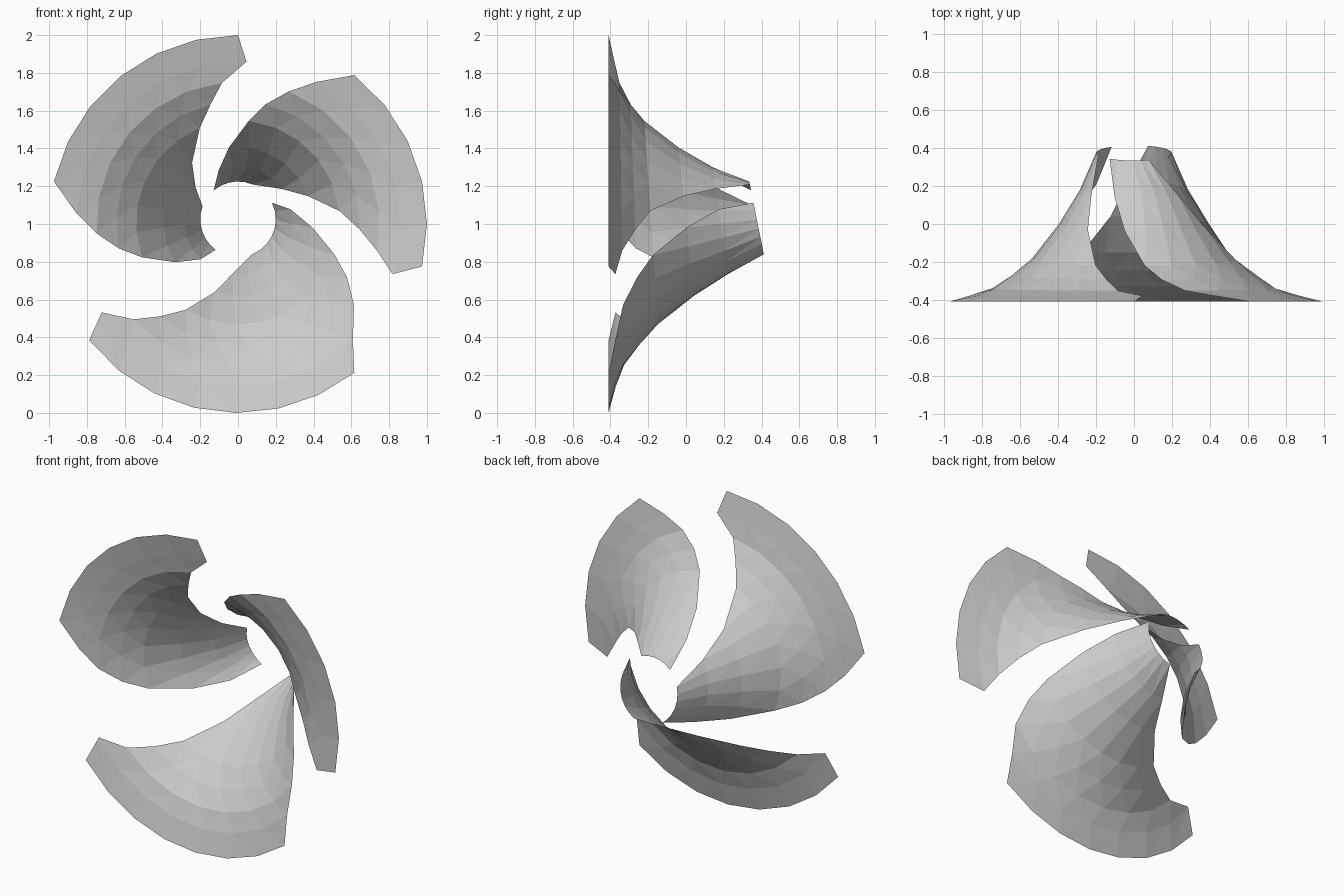
import bpy, bmesh, math

if "Cube" in bpy.data.objects:
    bpy.data.objects.remove(bpy.data.objects["Cube"])

# Flared horn profile from rim to throat: (radius, depth)
PROFILE = [(1.0, -0.41), (0.86, -0.375), (0.75, -0.34), (0.645, -0.27),
           (0.54, -0.185), (0.395, 0.0), (0.285, 0.18), (0.2, 0.375)]

# Each blade: facets across, leading and trailing edge angles (degrees) per profile row
BLADES = {
    "upper_left_blade": (6, [90, 87, 96.5, 103, 112, 128, 142, 160],
                            [167, 176, 184, 192, 200, 213, 226, 234]),
    "right_blade": (5, [347, 342, 349, 357, 366.5, 380, 396, 427],
                       [412, 421, 429, 437, 444, 457, 471, 490]),
    "lower_blade": (7, [218, 213, 222.5, 230, 239, 251.5, 264, 292],
                       [308, 315, 325, 333.5, 341.5, 355.5, 372, 386]),
}

grey = bpy.data.materials.new("light_grey")
grey.diffuse_color = (0.6, 0.6, 0.6, 1)
grey.use_nodes = True
grey.node_tree.nodes["Principled BSDF"].inputs["Base Color"].default_value = grey.diffuse_color


def surface_point(row, angle):
    """Point on the horn; the throat is raised a little and cut at a slant."""
    radius, depth = PROFILE[row]
    t = (row / (len(PROFILE) - 1)) ** 2
    x = radius * math.cos(angle)
    z = radius * math.sin(angle)
    return x, depth - 0.2 * t * z, 1 + z + 0.025 * t


def make_blade(name, columns, leading, trailing):
    bm = bmesh.new()
    rows = []
    for i, (a, b) in enumerate(zip(leading, trailing)):
        rows.append([bm.verts.new(surface_point(i, math.radians(a + (b - a) * j / columns)))
                     for j in range(columns + 1)])
    # Triangulated strips between neighbouring rows
    for low, high in zip(rows, rows[1:]):
        for j in range(columns):
            bm.faces.new((low[j], high[j], low[j + 1]))
            bm.faces.new((low[j + 1], high[j], high[j + 1]))
    bm.normal_update()
    # Outer side of the horn faces backwards
    if sum(f.normal.y for f in bm.faces) < 0:
        bmesh.ops.reverse_faces(bm, faces=bm.faces[:])
    mesh = bpy.data.meshes.new(name)
    bm.to_mesh(mesh)
    bm.free()
    mesh.materials.append(grey)
    bpy.context.collection.objects.link(bpy.data.objects.new(name, mesh))


for blade_name, (count, lead, trail) in BLADES.items():
    make_blade(blade_name, count, lead, trail)
